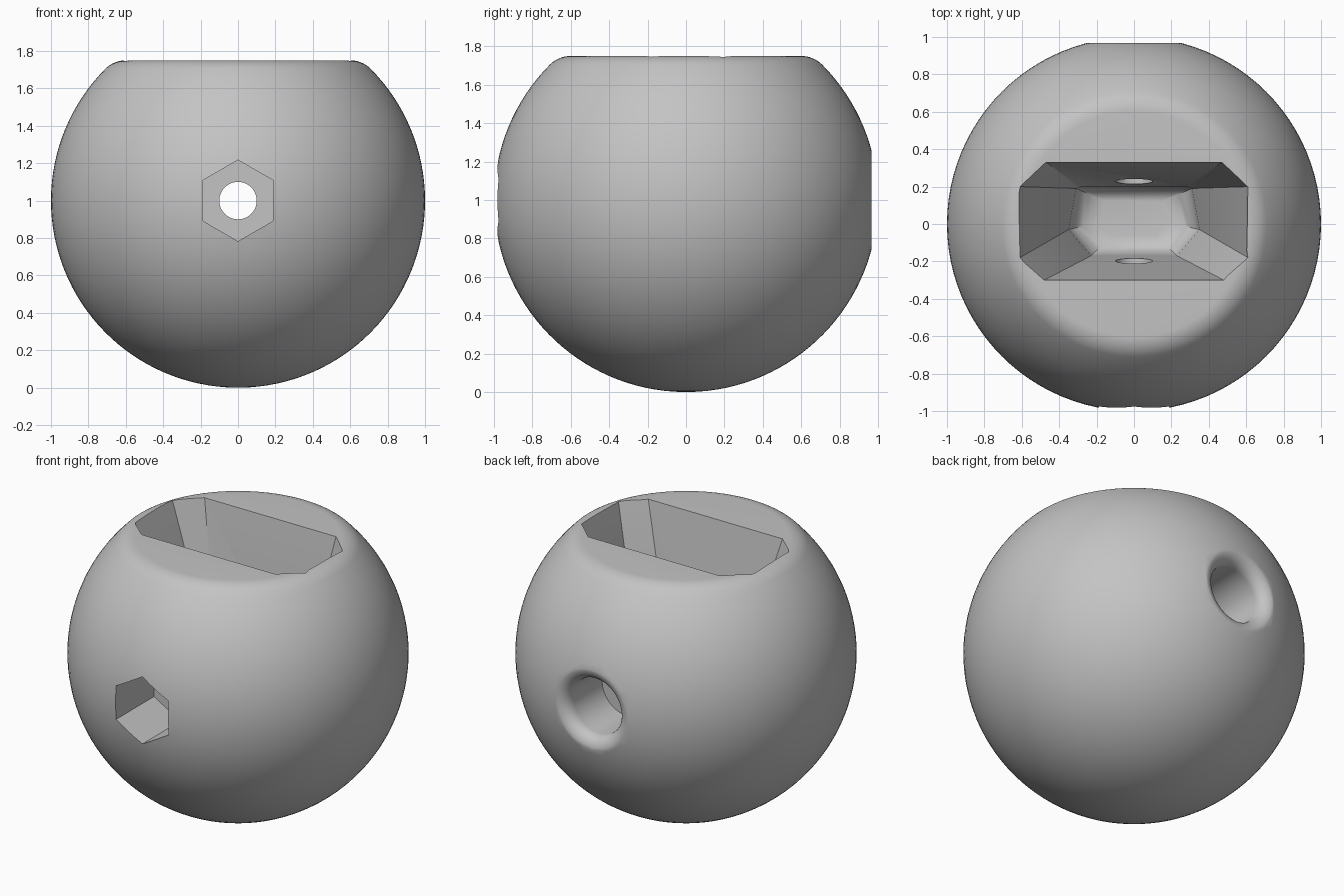
import bpy, bmesh
from math import sin, cos, pi, sqrt, atan2, radians
from mathutils import Matrix

cube = bpy.data.objects.get("Cube")
if cube:
    bpy.data.objects.remove(cube, do_unlink=True)

grey = bpy.data.materials.new("plain grey")
grey.use_nodes = True
COLOUR = (0.55, 0.55, 0.55, 1)
grey.diffuse_color = COLOUR
grey.node_tree.nodes["Principled BSDF"].inputs["Base Color"].default_value = COLOUR


def loft(name, rings, matrix=Matrix()):
    """Skin a stack of equal-length closed rings and cap both ends."""
    bm = bmesh.new()
    loops = [[bm.verts.new(p) for p in ring] for ring in rings]
    n = len(loops[0])
    for a, b in zip(loops, loops[1:]):
        for i in range(n):
            j = (i + 1) % n
            bm.faces.new((a[i], a[j], b[j], b[i]))
    bm.faces.new(loops[0])
    bm.faces.new(loops[-1])
    bmesh.ops.recalc_face_normals(bm, faces=bm.faces)
    bm.transform(matrix)
    mesh = bpy.data.meshes.new(name)
    bm.to_mesh(mesh)
    bm.free()
    mesh.materials.append(grey)
    obj = bpy.data.objects.new(name, mesh)
    bpy.context.collection.objects.link(obj)
    return obj


def lathe(name, profile, segments, matrix=Matrix(), phase=0.0):
    """Revolve (radius, height) points around z."""
    angles = [phase + 2 * pi * i / segments for i in range(segments)]
    return loft(name, [[(r * cos(a), r * sin(a), h) for a in angles] for r, h in profile], matrix)


def arc(cx, cy, r, start, end, steps):
    return [(cx + r * cos(start + (end - start) * i / steps),
             cy + r * sin(start + (end - start) * i / steps)) for i in range(steps + 1)]


# Ball with a flat top blended in by a tangent fillet
TOP, FILLET = 0.75, 0.155
flat_r = sqrt((1 - FILLET) ** 2 - (TOP - FILLET) ** 2)
blend = atan2(TOP - FILLET, flat_r)
profile = arc(0, 0, 1, radians(-89), blend, 48)
profile += arc(flat_r, TOP - FILLET, FILLET, blend, pi / 2, 8)[1:]
ball = lathe("ball_knob", profile, 96, Matrix.Translation((0, 0, 1)))

# Tapered octagonal socket with a rounded floor
upper = [(0.61, 0.20), (0.47, 0.33), (0.48, -0.30), (0.61, -0.18)]
lower = [(0.31, 0.19), (0.29, 0.20), (0.23, -0.17), (0.35, -0.03)]


def mirrored(half):
    a, b, c, d = half
    return [a, b, (-b[0], b[1]), (-a[0], a[1]), (-d[0], d[1]), (-c[0], c[1]), c, d]


top_ring, low_ring = mirrored(upper), mirrored(lower)
Z_TOP, Z_LOW, Z_OVER = 1.75, 0.80, 1.95
k = (Z_OVER - Z_TOP) / (Z_TOP - Z_LOW)
rings = [[(u[0] + k * (u[0] - v[0]), u[1] + k * (u[1] - v[1]), Z_OVER)
          for u, v in zip(top_ring, low_ring)]]
for scale, drop in arc(0.5, 0, 0.5, 0, pi / 2, 8):
    rings.append([(x * scale, 0.05 + (y - 0.05) * scale, Z_LOW - 0.3 * drop) for x, y in low_ring])
socket = loft("socket_cutter", rings)

# Bolt hole along y: flared mouth and counterbore at the back, narrow through hole
to_y = Matrix.Translation((0, 0, 1)) @ Matrix.Rotation(-pi / 2, 4, "X")
bolt_profile = [(0.26, 1.2)] + arc(0.26, 0.887, 0.08, pi / 2, pi, 8)
bolt_profile += [(0.18, 0.6), (0.1, 0.6), (0.1, -0.8)]
bolt = lathe("bolt_cutter", bolt_profile, 48, to_y)

# Hexagonal nut recess at the front
nut = lathe("nut_cutter", [(0.217, -1.2), (0.217, -0.59)], 6, to_y, pi / 6)

bpy.context.view_layer.objects.active = ball
for cutter in (socket, bolt, nut):
    mod = ball.modifiers.new(cutter.name, "BOOLEAN")
    mod.operation = "DIFFERENCE"
    mod.solver = "EXACT"
    mod.object = cutter
    bpy.ops.object.modifier_apply(modifier=mod.name)
    bpy.data.objects.remove(cutter, do_unlink=True)

bpy.ops.object.select_all(action="DESELECT")
ball.select_set(True)
bpy.ops.object.shade_smooth_by_angle(angle=radians(30))
